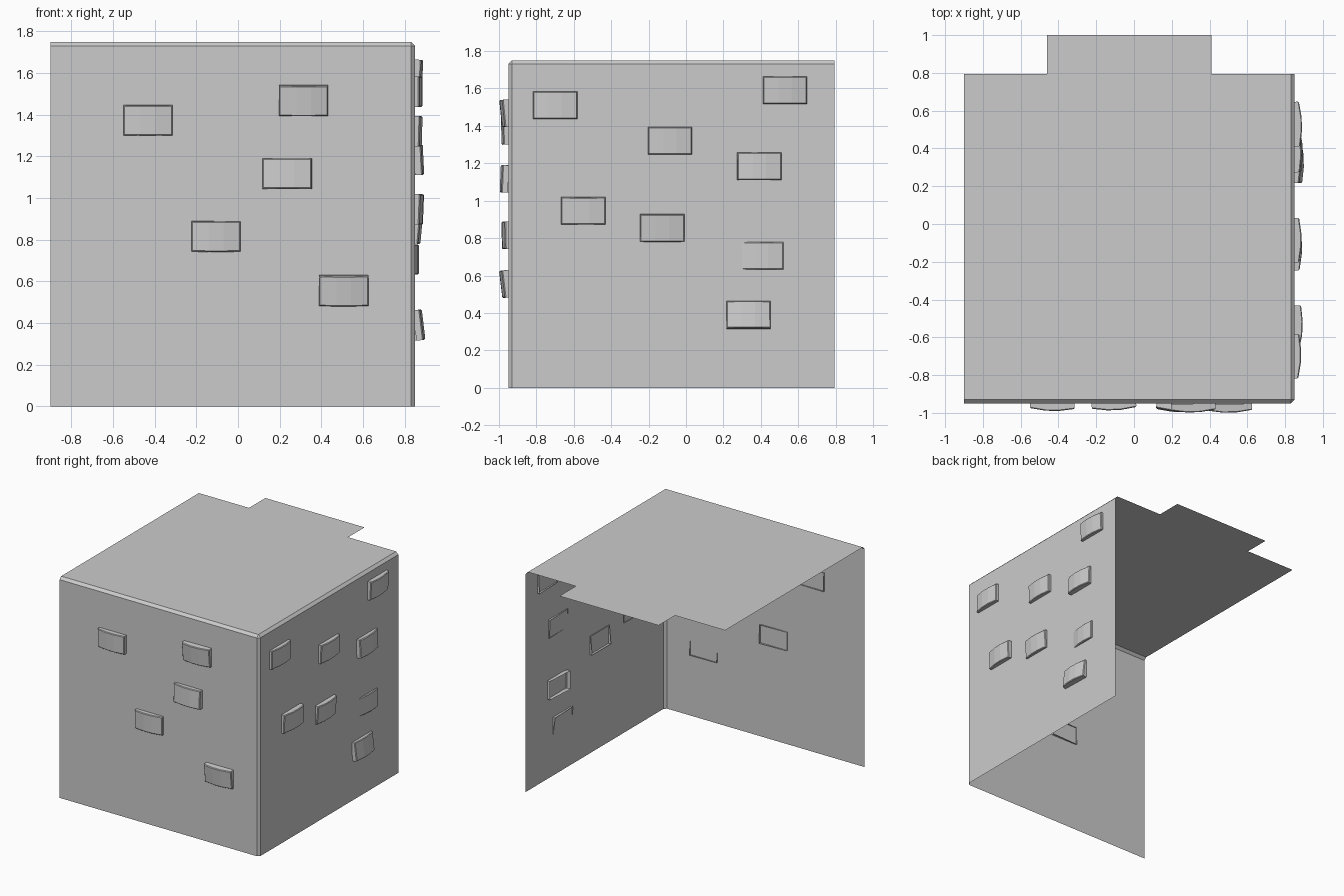
import bpy, bmesh, math
from mathutils import Matrix

if "Cube" in bpy.data.objects:
    bpy.data.objects.remove(bpy.data.objects["Cube"])


def finish(bm, name):
    mesh = bpy.data.meshes.new(name)
    bm.to_mesh(mesh)
    bm.free()
    obj = bpy.data.objects.new(name, mesh)
    bpy.context.collection.objects.link(obj)
    return obj


# Open shell: front wall, right wall and top with a rear tab, chamfered seams
L, R, F, B, H = -0.9, 0.85, -0.95, 0.795, 1.75
bm = bmesh.new()
fl, fr, br = [bm.verts.new((x, y, 0)) for x, y in ((L, F), (R, F), (R, B))]
tfl, tfr, tbr = [bm.verts.new((x, y, H)) for x, y in ((L, F), (R, F), (R, B))]
rear = [bm.verts.new((x, y, H)) for x, y in
        ((0.41, B), (0.41, 1.0), (-0.46, 1.0), (-0.46, B), (L, B))]
bm.faces.new((fl, fr, tfr, tfl))
bm.faces.new((fr, br, tbr, tfr))
bm.faces.new([tfl, tfr, tbr] + rear)
seams = [e for e in bm.edges if len(e.link_faces) == 2]
bmesh.ops.bevel(bm, geom=seams, offset=0.02, segments=1, affect='EDGES')
finish(bm, "wall_shell")


# Raised brick: bowed front face, chamfered rim, open back
def brick(name, matrix, w=0.118, h=0.073, depth=0.046):
    bm = bmesh.new()
    cols = [(-w, -0.012), (-0.035, 0), (0.035, 0), (w, -0.012)]
    low = [bm.verts.new((u, -d, -h)) for u, d in cols]
    high = [bm.verts.new((u, -d, h)) for u, d in cols]
    for i in range(3):
        bm.faces.new((low[i], low[i + 1], high[i + 1], high[i]))
    rim = low + high[::-1]
    back = [bm.verts.new((v.co.x, depth, v.co.z)) for v in rim]
    n = len(rim)
    for i in range(n):
        j = (i + 1) % n
        bm.faces.new((rim[j], rim[i], back[i], back[j]))
    edge = [bm.edges.get((rim[i], rim[(i + 1) % n])) for i in range(n)]
    bmesh.ops.bevel(bm, geom=edge, offset=0.005, segments=1, affect='EDGES')
    bmesh.ops.recalc_face_normals(bm, faces=bm.faces[:])
    bm.transform(matrix)
    finish(bm, name)


# Brick placement: along wall, height, protrusion, tilt, yaw
front = [(-0.433, 1.372, 0.037, 0.03, -0.02), (0.315, 1.465, 0.040, 0.10, 0.03),
         (0.235, 1.118, 0.042, -0.04, -0.03), (-0.105, 0.815, 0.034, 0.02, 0.04),
         (0.508, 0.552, 0.040, 0.12, 0.02)]
right = [(-0.70, 1.51, 0.034, 0.0, -0.02), (0.53, 1.59, 0.035, 0.05, 0.03),
         (-0.085, 1.32, 0.034, 0.03, 0.0), (0.393, 1.185, 0.039, -0.05, 0.04),
         (-0.55, 0.945, 0.039, 0.04, -0.04), (-0.127, 0.852, 0.032, 0.09, 0.0),
         (0.403, 0.705, 0.016, 0.0, -0.06), (0.335, 0.393, 0.040, -0.12, 0.03)]

for side, turn, rows in (("front", 0, front), ("right", math.pi / 2, right)):
    for i, (s, z, out, tilt, yaw) in enumerate(rows):
        loc = (s, F - out, z) if side == "front" else (R + out, s, z)
        m = (Matrix.Translation(loc) @ Matrix.Rotation(turn + yaw, 4, 'Z')
             @ Matrix.Rotation(tilt, 4, 'X'))
        brick(f"{side}_brick_{i + 1}", m)
